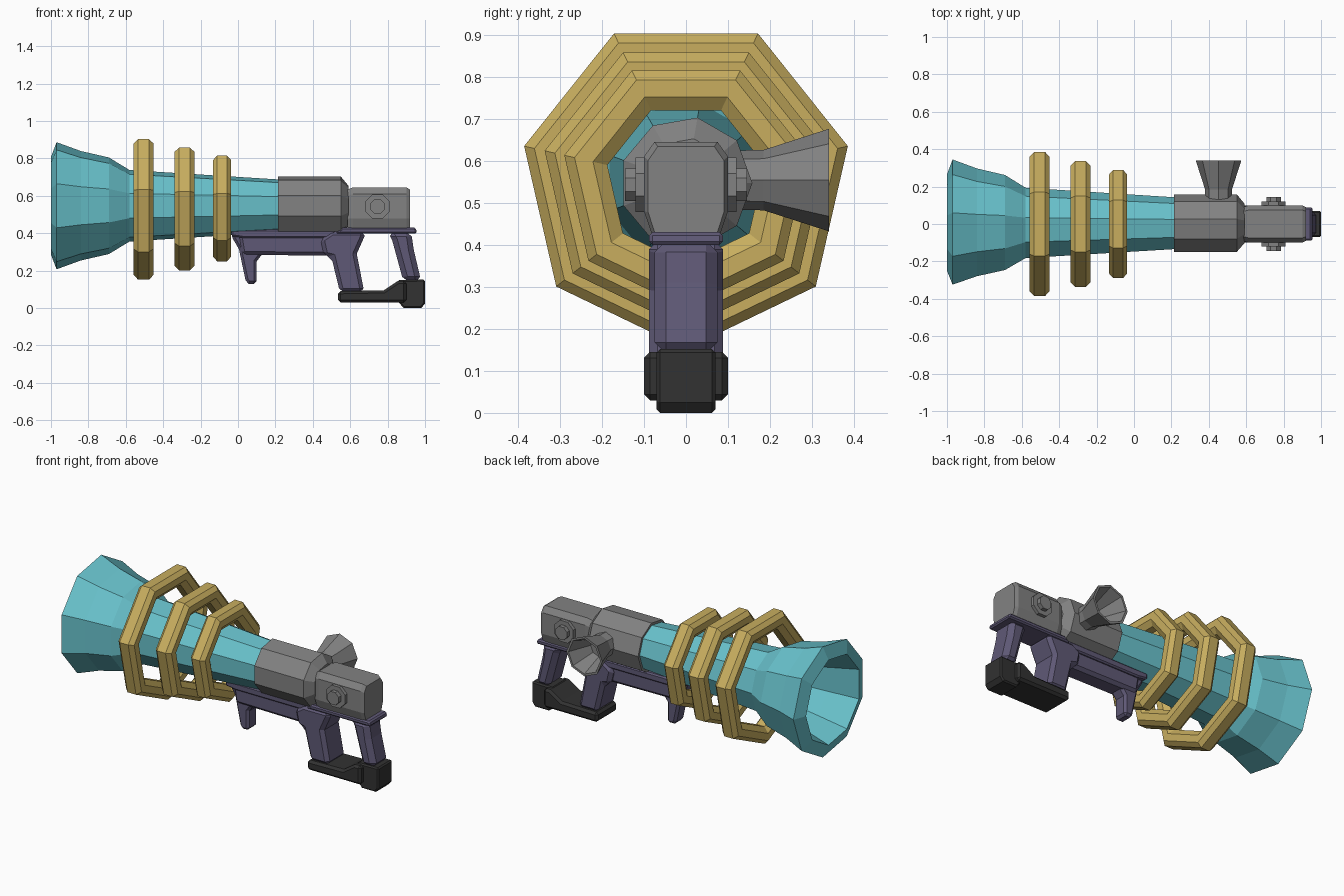
import bpy, bmesh, math
from mathutils import Vector

cube = bpy.data.objects.get("Cube")
if cube:
    bpy.data.objects.remove(cube, do_unlink=True)


def material(name, rgb):
    lin = [((c / 255 + 0.055) / 1.055) ** 2.4 for c in rgb] + [1.0]
    m = bpy.data.materials.new(name)
    m.use_nodes = True
    m.diffuse_color = lin
    m.node_tree.nodes["Principled BSDF"].inputs["Base Color"].default_value = lin
    return m


TEAL = material("teal", (104, 193, 203))
GOLD = material("gold", (200, 174, 95))
GREY = material("grey", (130, 130, 130))
PURPLE = material("purple", (95, 89, 118))
BLACK = material("black", (50, 50, 50))


def finish(name, bm, mat, chamfer=0.0):
    """Turn a bmesh into an object, optionally with chamfered sharp edges."""
    bmesh.ops.recalc_face_normals(bm, faces=bm.faces)
    me = bpy.data.meshes.new(name)
    bm.to_mesh(me)
    bm.free()
    me.materials.append(mat)
    ob = bpy.data.objects.new(name, me)
    bpy.context.collection.objects.link(ob)
    if chamfer:
        b = ob.modifiers.new("chamfer", 'BEVEL')
        b.width = chamfer
        b.segments = 1
        b.limit_method = 'ANGLE'
        b.angle_limit = math.radians(60)
    return ob


def lathe(name, profile, sides, axis, centre, mat, phase=0.0, loop=False):
    """Spin (distance, radius) points about the x or y axis into flat facets."""
    bm = bmesh.new()
    rings = []
    for d, r in profile:
        ring = []
        for i in range(sides):
            a = phase + 2 * math.pi * i / sides
            u, v = r * math.cos(a), r * math.sin(a)
            p = Vector((d, u, v)) if axis == 'x' else Vector((u, d, v))
            ring.append(bm.verts.new(p + Vector(centre)))
        rings.append(ring)
    pairs = list(zip(rings, rings[1:]))
    if loop:
        pairs.append((rings[-1], rings[0]))
    else:
        bm.faces.new(rings[0])
        bm.faces.new(rings[-1])
    for a, b in pairs:
        for i in range(sides):
            j = (i + 1) % sides
            bm.faces.new((a[i], a[j], b[j], b[i]))
    return finish(name, bm, mat)


def prism(name, outline, half, mat, chamfer=0.0):
    """Extrude an (x, z) outline symmetrically across y."""
    bm = bmesh.new()
    face = bm.faces.new([bm.verts.new((x, -half, z)) for x, z in outline])
    out = bmesh.ops.extrude_face_region(bm, geom=[face])
    verts = [g for g in out["geom"] if isinstance(g, bmesh.types.BMVert)]
    bmesh.ops.translate(bm, verts=verts, vec=(0, 2 * half, 0))
    return finish(name, bm, mat, chamfer)


AXIS_Z = 0.547

# Flared nine-sided barrel with a hollow mouth
lathe("barrel", [(0.23, 0.142), (-0.58, 0.194), (-0.69, 0.262), (-0.84, 0.297),
                 (-0.97, 0.345), (-1.0, 0.265), (-0.82, 0.215), (-0.6, 0.16),
                 (-0.25, 0.14)], 9, 'x', (0, 0, AXIS_Z), TEAL)

# Seven-sided coil rings
for n, (x, r, w) in enumerate([(-0.505, 0.395, 0.053), (-0.286, 0.345, 0.053),
                               (-0.085, 0.297, 0.048)]):
    section = [(-0.55 * w, r), (0.55 * w, r), (w, r - 0.025), (w, r - 0.07),
               (0.5 * w, r - 0.105), (-0.5 * w, r - 0.105), (-w, r - 0.07), (-w, r - 0.025)]
    lathe(f"coil_ring_{n + 1}", section, 7, 'x', (x, 0, AXIS_Z), GOLD,
          phase=-math.pi / 2, loop=True)

# Receiver behind the barrel
lathe("receiver", [(0.215, 0.158), (0.55, 0.158), (0.592, 0.107)],
      9, 'x', (0, 0, AXIS_Z), GREY)

# Rear housing: chamfered section with narrowed ends
bm = bmesh.new()
right = [(0.075, 0.645), (0.1, 0.61), (0.1, 0.48), (0.08, 0.422)]
section = right + [(-y, z) for y, z in reversed(right)]
loops = []
for x, s in [(0.585, 0.9), (0.615, 1), (0.9, 1), (0.92, 0.9)]:
    loops.append([bm.verts.new((x, y * s, 0.422 + (z - 0.422) * (1 + s) / 2))
                  for y, z in section])
for a, b in zip(loops, loops[1:]):
    for i in range(8):
        j = (i + 1) % 8
        bm.faces.new((a[i], a[j], b[j], b[i]))
bm.faces.new(loops[0])
bm.faces.new(loops[-1])
finish("rear_housing", bm, GREY)

# Stepped knobs on both sides of the housing
for side, s in (("left", 1), ("right", -1)):
    lathe(f"{side}_knob",
          [(s * 0.09, 0.07), (s * 0.12, 0.07), (s * 0.12, 0.042), (s * 0.145, 0.042)],
          8, 'y', (0.746, 0, 0.543), GREY, phase=math.pi / 8)

# Hollow side horn
lathe("side_horn", [(0.1, 0.07), (0.185, 0.072), (0.34, 0.122), (0.34, 0.108),
                    (0.2, 0.055)], 8, 'y', (0.452, 0, 0.554), GREY)

# Underside rail, top plate and front finger hook
prism("under_rail", [(0.0, 0.41), (0.02, 0.285), (0.5, 0.28), (0.55, 0.41)],
      0.06, PURPLE, 0.018)
prism("rail_plate", [(-0.035, 0.42), (-0.035, 0.385), (0.03, 0.375), (0.5, 0.375),
                     (0.53, 0.42)], 0.075, PURPLE, 0.008)
prism("finger_hook", [(-0.035, 0.41), (-0.03, 0.375), (0.005, 0.315), (0.04, 0.15),
                      (0.055, 0.13), (0.1, 0.13), (0.1, 0.25), (0.13, 0.29),
                      (0.13, 0.41)], 0.045, PURPLE, 0.014)
prism("grip_plate", [(0.52, 0.40), (0.56, 0.43), (0.95, 0.43), (0.957, 0.40)],
      0.088, PURPLE, 0.008)

# Front and rear legs of the open grip
prism("front_grip", [(0.44, 0.37), (0.46, 0.28), (0.5, 0.27), (0.545, 0.085),
                     (0.675, 0.085), (0.635, 0.29), (0.675, 0.38), (0.675, 0.41),
                     (0.5, 0.41)], 0.088, PURPLE, 0.025)
prism("rear_grip", [(0.8, 0.41), (0.825, 0.36), (0.885, 0.14), (0.98, 0.14),
                    (0.94, 0.31), (0.925, 0.41)], 0.075, PURPLE, 0.028)

# Base joining the two legs
prism("base_front", [(0.535, 0.03), (0.535, 0.09), (0.78, 0.095), (0.855, 0.145),
                     (0.9, 0.145), (0.9, 0.03)], 0.1, BLACK, 0.014)
prism("base_rear", [(0.86, 0.03), (0.855, 0.15), (1.0, 0.152), (1.0, 0.025),
                    (0.98, 0.0), (0.885, 0.0)], 0.07, BLACK, 0.008)
